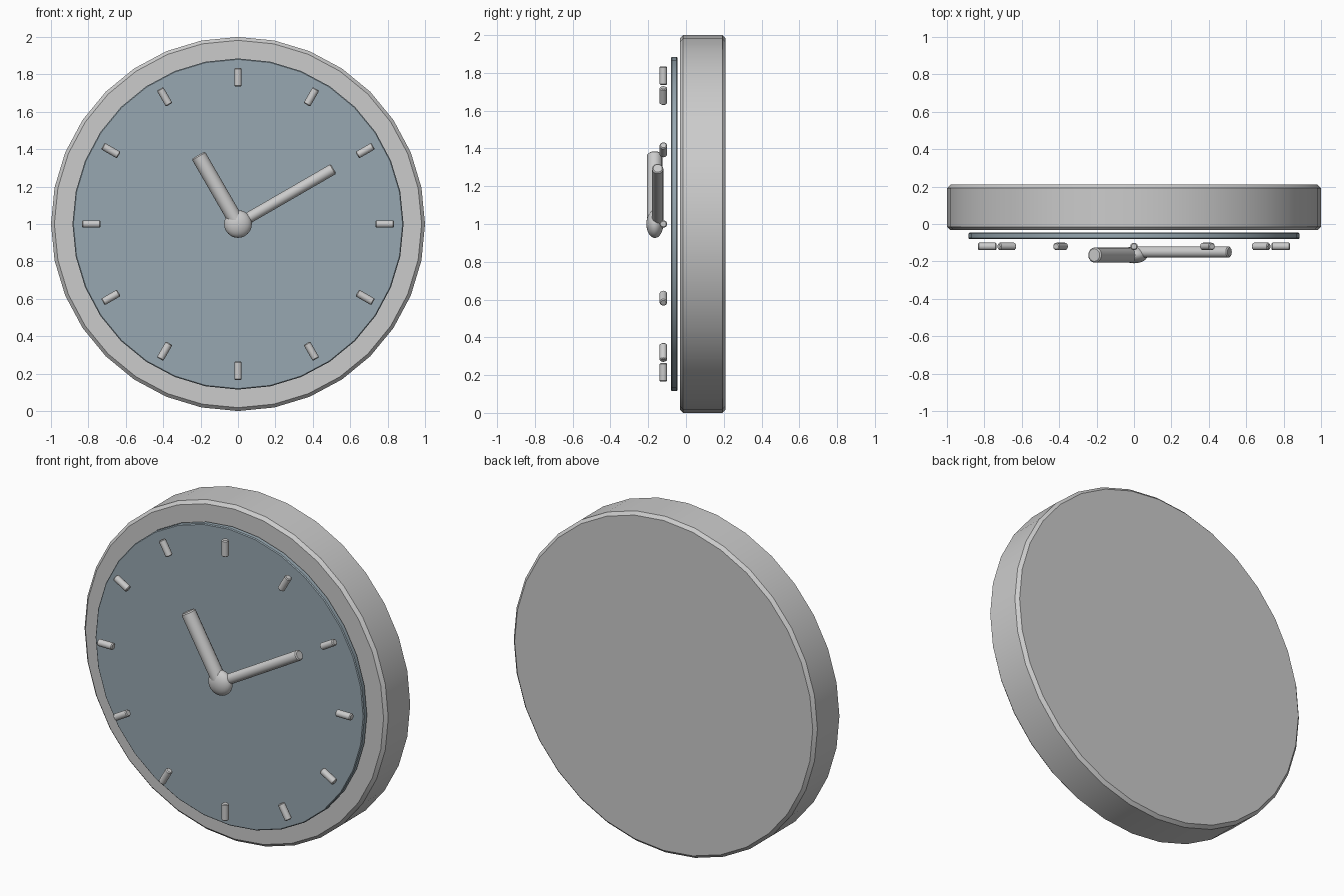
import bpy
from math import sin, cos, radians
from mathutils import Vector

if "Cube" in bpy.data.objects:
    bpy.data.objects.remove(bpy.data.objects["Cube"])

CENTRE_Z = 1.0


def finish(obj, name, bevel):
    """Name the part, soften its rims and shade it smooth by angle."""
    obj.name = name
    bpy.ops.object.transform_apply(location=False, rotation=False, scale=True)
    if bevel:
        mod = obj.modifiers.new("rim", 'BEVEL')
        mod.width = bevel
        mod.segments = 1
        mod.limit_method = 'ANGLE'
        mod.angle_limit = radians(50)
    bpy.ops.object.shade_smooth_by_angle(angle=radians(30))
    return obj


def disc(name, radius, y0, y1, bevel):
    """Upright disc facing -y."""
    bpy.ops.mesh.primitive_cylinder_add(
        vertices=32, radius=radius, depth=y1 - y0,
        location=(0, (y0 + y1) / 2, CENTRE_Z), rotation=(radians(90), 0, 0))
    return finish(bpy.context.object, name, bevel)


def spoke(name, clock_angle, r0, r1, radius, y, bevel):
    """Round rod lying along a clock direction (degrees clockwise from 12)."""
    a = radians(clock_angle)
    mid = Vector((sin(a), 0, cos(a))) * ((r0 + r1) / 2)
    bpy.ops.mesh.primitive_cylinder_add(
        vertices=16, radius=radius, depth=r1 - r0,
        location=(mid.x, y, CENTRE_Z + mid.z), rotation=(0, a, 0))
    return finish(bpy.context.object, name, bevel)


# case and dial
disc("case", 1.0, -0.033, 0.21, 0.018)
dial = disc("dial", 0.885, -0.08, -0.046, 0.005)
blue = bpy.data.materials.new("slate_blue")
blue.diffuse_color = (0.31, 0.39, 0.44, 1)
blue.use_nodes = True
blue.node_tree.nodes["Principled BSDF"].inputs["Base Color"].default_value = blue.diffuse_color
dial.data.materials.append(blue)

# twelve hour markers
for i in range(12):
    spoke(f"hour_marker_{i + 1}", 30 * (i + 1), 0.736, 0.834, 0.02, -0.12, 0.005)

# hands at ten past eleven
spoke("hour_hand", -30, 0, 0.425, 0.041, -0.166, 0.007)
spoke("minute_hand", 60, 0, 0.59, 0.03, -0.15, 0.006)

# flattened hub
bpy.ops.mesh.primitive_uv_sphere_add(
    segments=24, ring_count=16, radius=0.074, location=(0, -0.165, CENTRE_Z))
hub = bpy.context.object
hub.scale = (1, 0.045 / 0.074, 1)
finish(hub, "hub", 0)
